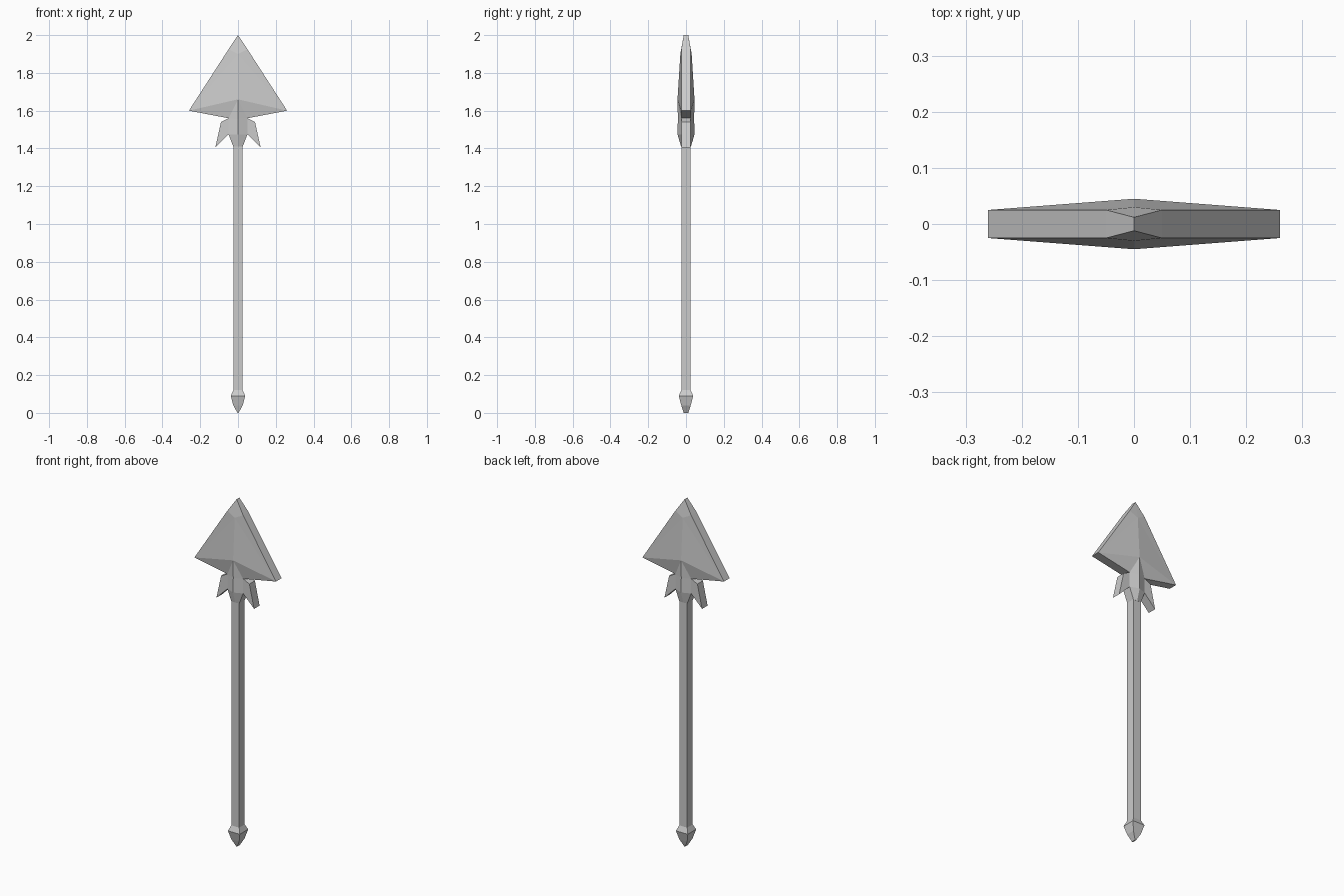
import bpy
import bmesh

cube = bpy.data.objects.get("Cube")
if cube:
    bpy.data.objects.remove(cube, do_unlink=True)

grey = bpy.data.materials.new("plain_grey")
grey.use_nodes = True
colour = (0.6, 0.6, 0.6, 1)
grey.diffuse_color = colour
grey.node_tree.nodes["Principled BSDF"].inputs["Base Color"].default_value = colour


def finish(name, bm):
    """Clean up a bmesh and link it as a flat shaded object."""
    bmesh.ops.remove_doubles(bm, verts=bm.verts[:], dist=0.0005)
    bmesh.ops.recalc_face_normals(bm, faces=bm.faces[:])
    mesh = bpy.data.meshes.new(name)
    bm.to_mesh(mesh)
    bm.free()
    mesh.materials.append(grey)
    obj = bpy.data.objects.new(name, mesh)
    bpy.context.scene.collection.objects.link(obj)
    return obj


def add_face(bm, points):
    bm.faces.new([bm.verts.new(p) for p in points])


def mirror(bm, axis):
    bmesh.ops.mirror(bm, geom=bm.verts[:] + bm.edges[:] + bm.faces[:],
                     axis=axis, merge_dist=0.0005)


def loft(name, sections):
    """Skin a stack of equal-sized sections, capped at both ends."""
    bm = bmesh.new()
    for low, high in zip(sections, sections[1:]):
        for i in range(len(low)):
            j = (i + 1) % len(low)
            add_face(bm, (low[i], low[j], high[j], high[i]))
    add_face(bm, sections[0])
    add_face(bm, sections[-1])
    bmesh.ops.remove_doubles(bm, verts=bm.verts[:], dist=0.0005)
    bmesh.ops.dissolve_degenerate(bm, edges=bm.edges[:], dist=0.0005)
    return finish(name, bm)


def rectangle(x, y, z):
    return [(-x, -y, z), (x, -y, z), (x, y, z), (-x, y, z)]


def ridged(x, y, ridge, z):
    return [(-x, -y, z), (0, -ridge, z), (x, -y, z),
            (x, y, z), (0, ridge, z), (-x, y, z)]


EDGE = 0.025  # half thickness of the flat rims and the shaft

# Square shaft and its pointed butt
loft("shaft", [rectangle(EDGE, EDGE, z) for z in (0.11, 1.42)])
loft("butt_cap", [rectangle(*s) for s in (
    (0.003, 0.012, 0), (0.025, 0.025, 0.04),
    (0.038, 0.038, 0.09), (EDGE, EDGE, 0.12))])

# Ridged collar tapering onto the shaft
loft("collar", [ridged(*s) for s in (
    (EDGE, EDGE, 0.026, 1.41), (0.05, EDGE, 0.045, 1.475),
    (0.05, EDGE, 0.043, 1.56))])

# Swept-back barbs either side of the collar
bm = bmesh.new()
outline = [(0.03, 1.56), (0.05, 1.56), (0.09, 1.54),
           (0.12, 1.405), (0.05, 1.475), (0.03, 1.475)]
add_face(bm, [(x, -EDGE, z) for x, z in outline])
out = bmesh.ops.extrude_face_region(bm, geom=bm.faces[:])
moved = [g for g in out["geom"] if isinstance(g, bmesh.types.BMVert)]
bmesh.ops.translate(bm, verts=moved, vec=(0, 2 * EDGE, 0))
mirror(bm, 'X')
finish("barbs", bm)

# Broad blade: one quarter with a central ridge, mirrored twice
tip = (0, -0.012, 2)
upper_ridge = (0, -0.03, 1.9)
peak = (0, -0.045, 1.66)
base = (0, -0.043, 1.555)
shoulder = (0.05, -EDGE, 1.925)
wing = (0.26, -EDGE, 1.6)
neck = (0.05, -EDGE, 1.56)


def mid(p):
    return (p[0], 0, p[2])


bm = bmesh.new()
add_face(bm, (tip, upper_ridge, shoulder))
add_face(bm, (upper_ridge, wing, shoulder))
add_face(bm, (upper_ridge, peak, wing))
add_face(bm, (peak, neck, wing))
add_face(bm, (peak, base, neck))
for low, high in ((shoulder, tip), (wing, shoulder), (neck, wing), (base, neck)):
    add_face(bm, (low, mid(low), mid(high), high))
bmesh.ops.remove_doubles(bm, verts=bm.verts[:], dist=0.0005)
mirror(bm, 'X')
mirror(bm, 'Y')
finish("blade", bm)
